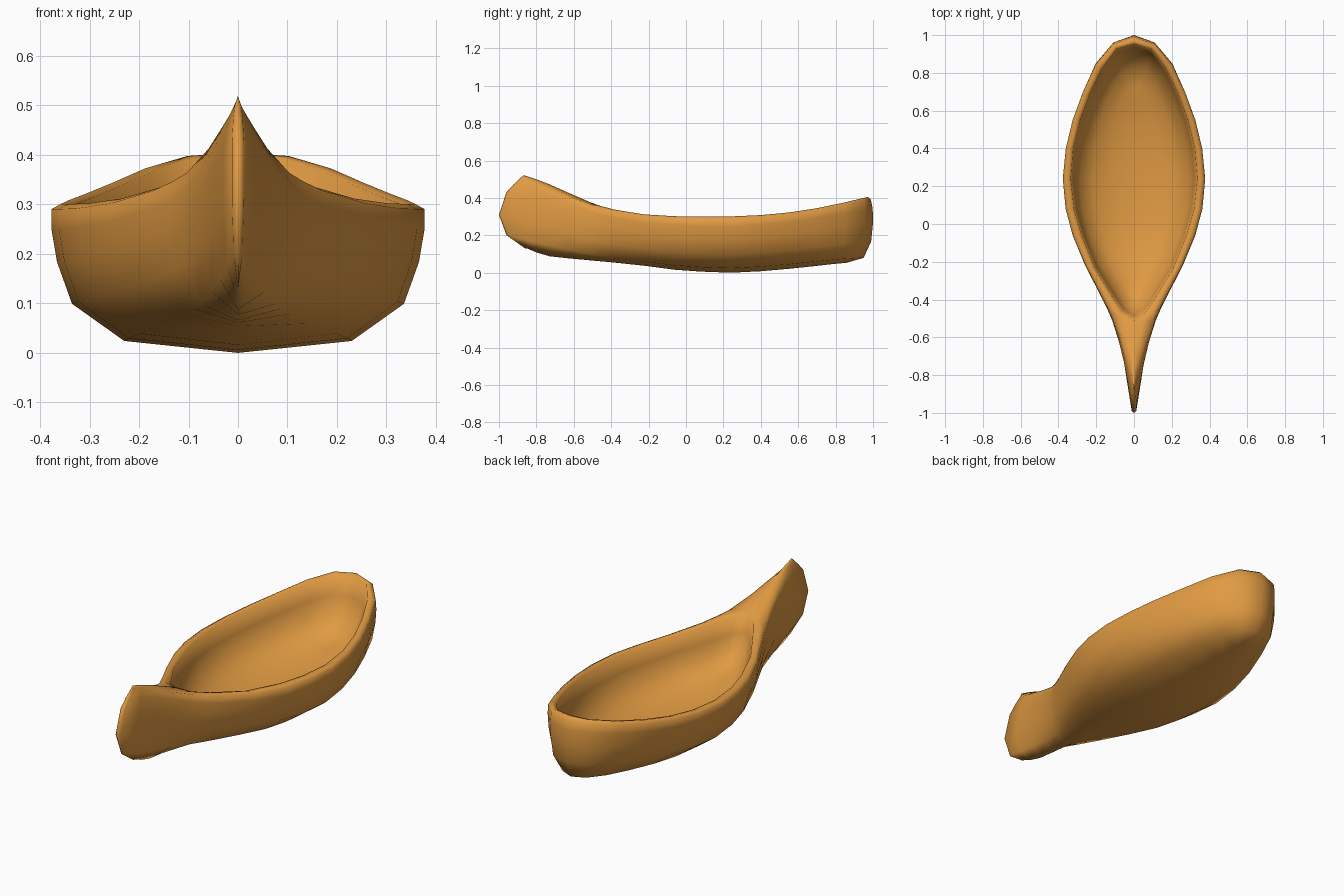
import bpy, bmesh

cube = bpy.data.objects.get("Cube")
if cube:
    bpy.data.objects.remove(cube, do_unlink=True)

wood = bpy.data.materials.new("warm orange wood")
wood.use_nodes = True
colour = (0.745, 0.323, 0.055, 1)
wood.diffuse_color = colour
bsdf = wood.node_tree.nodes["Principled BSDF"]
bsdf.inputs["Base Color"].default_value = colour
bsdf.inputs["Roughness"].default_value = 0.8

# Stations from bow to stern: y, half width, keel z, sheer z, bow blend, end rake
STATIONS = [
    (-1.00, 0.000, 0.130, 0.521, 1.0, 1.0),
    (-0.99, 0.012, 0.130, 0.519, 1.0, 1.0),
    (-0.88, 0.030, 0.107, 0.500, 0.95, 0.6),
    (-0.75, 0.051, 0.088, 0.473, 0.8, 0.15),
    (-0.63, 0.079, 0.077, 0.428, 0.55, 0.0),
    (-0.51, 0.118, 0.066, 0.376, 0.27, 0.0),
    (-0.455, 0.143, 0.061, 0.358, 0.18, 0.0),
    (-0.38, 0.180, 0.054, 0.338, 0.1, 0.0),
    (-0.22, 0.260, 0.037, 0.312, 0.03, 0.0),
    (-0.06, 0.325, 0.016, 0.302, 0.0, 0.0),
    (0.08, 0.362, 0.006, 0.301, 0.0, 0.0),
    (0.24, 0.377, 0.000, 0.301, 0.0, 0.0),
    (0.40, 0.361, 0.008, 0.308, 0.0, 0.0),
    (0.55, 0.325, 0.021, 0.322, 0.0, 0.0),
    (0.70, 0.270, 0.035, 0.344, 0.0, 0.1),
    (0.85, 0.203, 0.047, 0.373, 0.0, 0.4),
    (0.962, 0.110, 0.051, 0.398, 0.0, 0.85),
    (1.00, 0.000, 0.051, 0.405, 0.0, 1.0),
]
TIP = 5  # station where the cockpit begins

# Section shape from keel to sheer: width and height fractions
MID_X = (0, 0.61, 0.89, 0.97, 1, 1)
MID_Z = (0, 0.08, 0.33, 0.61, 0.83, 0.965)
BOW_X = (0, 0.75, 1, 1, 0.80, 0.55)
BOW_Z = (0, 0.18, 0.46, 0.77, 0.88, 0.95)
BOW_RAKE = (0.14, 0.04, 0, 0.04, 0.08, 0.11)
STERN_RAKE = (-0.15, -0.05, -0.01, 0, -0.002, -0.012)

# Cockpit: half width and y at the rim, rake towards the middle of the boat
COCKPIT = [(0.0, -0.51, 1.0), (0.060, -0.468, 0.92), (0.112, -0.39, 0.75),
           (0.208, -0.235, 0.35), (0.278, -0.06, 0.05), (0.318, 0.08, 0),
           (0.335, 0.24, 0), (0.322, 0.40, 0), (0.285, 0.55, -0.1),
           (0.233, 0.69, -0.35), (0.168, 0.825, -0.7),
           (0.092, 0.927, -0.95), (0.0, 0.953, -1)]
IN_X = (1, 0.955, 0.86, 0.64, 0.33, 0)
IN_Z = (0.985, 0.70, 0.45, 0.27, 0.19, 0.16)
IN_RAKE = (0, 0.02, 0.06, 0.13, 0.20, 0.24)


def mix(a, b, t):
    return a + (b - a) * t


def outer_section(i):
    y, w, zb, zt, bow, rake = STATIONS[i]
    shift = BOW_RAKE if y < 0 else STERN_RAKE
    return [(w * mix(MID_X[j], BOW_X[j], bow), y + rake * shift[j],
             mix(zb, zt, mix(MID_Z[j], BOW_Z[j], bow))) for j in range(6)]


def rim_section(i, edge):
    y, _, zb, zt, _, rake = STATIONS[i]
    if i <= TIP:  # foredeck rising to a centre ridge
        end = (0, y + 0.13 * rake, zt)
        mid = [mix(a, b, 0.5) for a, b in zip(edge, end)]
        return [tuple(mid), end]
    wi, yi, _ = COCKPIT[i - TIP]
    crest = (mix(edge[0], wi, 0.45), mix(edge[1], yi, 0.45), zt)
    return [crest, (wi, yi, mix(zb, zt, IN_Z[0]))]


def cockpit_section(i):
    _, _, zb, zt, _, _ = STATIONS[i]
    w, y, rake = COCKPIT[i - TIP]
    pts = [(w * IN_X[j], y + rake * IN_RAKE[j], mix(zb, zt, IN_Z[j]))
           for j in range(len(IN_X))]
    if i == TIP:
        pts[0] = (0, y, zt)
    return pts


def loft(bm, sections, side):
    rows = [[bm.verts.new((x * side, y, z)) for x, y, z in s] for s in sections]
    for a, b in zip(rows, rows[1:]):
        for j in range(len(a) - 1):
            quad = (a[j], b[j], b[j + 1], a[j + 1])
            bm.faces.new(quad if side > 0 else quad[::-1])


# Hull skin, rim with foredeck, and cockpit lining on both sides
bm = bmesh.new()
shell = []
for i in range(len(STATIONS)):
    section = outer_section(i)
    shell.append(section + rim_section(i, section[-1]))
lining = [cockpit_section(i) for i in range(TIP, len(STATIONS))]
for side in (1, -1):
    loft(bm, shell, side)
    loft(bm, lining, side)
bmesh.ops.remove_doubles(bm, verts=bm.verts, dist=0.0005)
bmesh.ops.dissolve_degenerate(bm, edges=bm.edges, dist=0.0002)
bmesh.ops.recalc_face_normals(bm, faces=bm.faces)

mesh = bpy.data.meshes.new("boat_hull")
bm.to_mesh(mesh)
bm.free()
mesh.materials.append(wood)
hull = bpy.data.objects.new("boat_hull", mesh)
bpy.context.collection.objects.link(hull)

# Smooth shading all over
mesh.shade_smooth()
